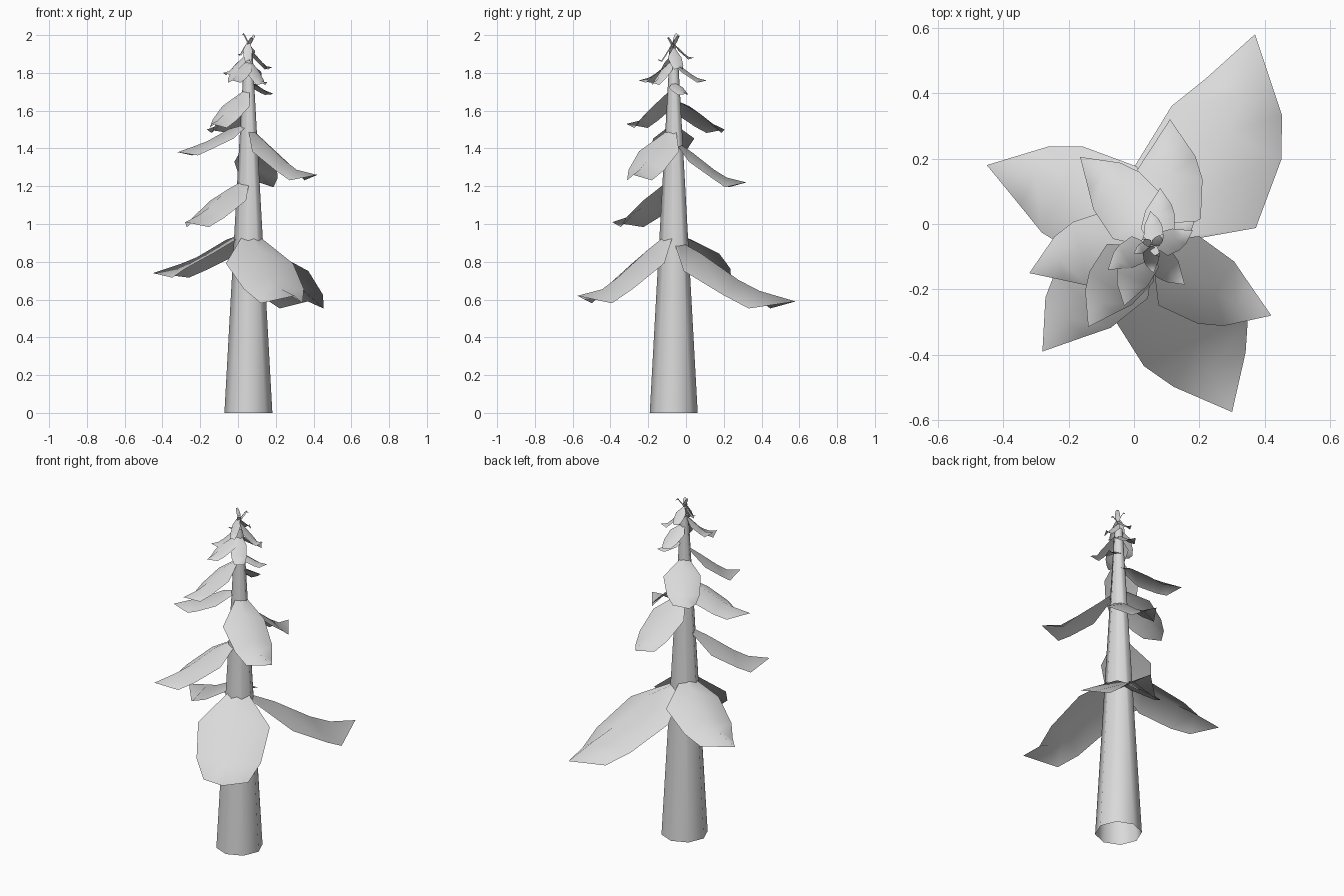
import bpy
from math import hypot, radians
from mathutils import Vector

old = bpy.data.objects.get("Cube")
if old:
    bpy.data.objects.remove(old, do_unlink=True)

grey = bpy.data.materials.new("light_grey")
grey.use_nodes = True
grey.diffuse_color = (0.7, 0.7, 0.7, 1)
grey.node_tree.nodes["Principled BSDF"].inputs["Base Color"].default_value = (0.7, 0.7, 0.7, 1)

TRUNK_X, TRUNK_Y = 0.055, -0.065

# Leaf template rows: distance along, half width, share of the droop, ridge height
ROWS = [(0.03, 0.05, 0, 0.02), (0.26, 0.29, 0.48, 0.13), (0.57, 0.26, 0.89, 0.11), (0.74, 0.18, 1.12, 0.13)]


def make_object(name, verts, faces):
    mesh = bpy.data.meshes.new(name)
    mesh.from_pydata(verts, [], faces)
    mesh.materials.append(grey)
    obj = bpy.data.objects.new(name, mesh)
    bpy.context.collection.objects.link(obj)
    return obj


def smooth(obj, angle):
    bpy.ops.object.select_all(action='DESELECT')
    obj.select_set(True)
    bpy.context.view_layer.objects.active = obj
    bpy.ops.object.shade_smooth_by_angle(angle=radians(angle))


def leaf(name, x, y, tip_z, base_z, skew=-0.06, width=1.0):
    """A drooping, ridged, pointed leaf from the trunk axis to its tip."""
    dx, dy = x - TRUNK_X, y - TRUNK_Y
    size = hypot(dx, dy)
    out = Vector((dx, dy, 0)) / size
    side = Vector((-out.y, out.x, 0))
    root = Vector((TRUNK_X, TRUNK_Y, base_z))
    verts = []
    for along, half, drop, ridge in ROWS:
        shift = skew if along > 0.1 else 0
        for s in (1, 0, -1):
            z = (tip_z - base_z) * drop + (size * ridge if s == 0 else 0)
            flat = out * along + side * (shift + half * width * s)
            verts.append(root + size * flat + Vector((0, 0, z)))
    verts.append(Vector((x, y, tip_z)))
    faces = []
    for r in range(len(ROWS) - 1):
        for c in range(2):
            i = r * 3 + c
            faces.append((i, i + 3, i + 4, i + 1))
    end = (len(ROWS) - 1) * 3
    faces += [(end, end + 3, end + 1), (end + 1, end + 3, end + 2)]
    smooth(make_object(name, verts, faces), 80)


# Hollow tapering trunk
bpy.ops.mesh.primitive_cone_add(vertices=8, radius1=0.127, radius2=0.022, depth=1.9,
                                end_fill_type='NOTHING', location=(TRUNK_X, TRUNK_Y, 0.95))
trunk = bpy.context.object
trunk.name = "trunk"
trunk.data.materials.append(grey)
smooth(trunk, 60)

# Leaves: tip x, tip y, tip z, base z, then sideways skew and width where they differ
LOWER = [
    (0.37, 0.58, 0.59, 0.9, -0.075), (-0.45, 0.18, 0.74, 0.94), (0.30, -0.575, 0.62, 0.95, -0.01, 1.2),
    (-0.28, -0.39, 1.01, 1.23), (0.11, 0.32, 1.22, 1.43), (0.42, -0.28, 1.26, 1.5),
    (-0.32, -0.15, 1.38, 1.52), (-0.165, 0.205, 1.5, 1.65), (-0.14, -0.315, 1.53, 1.71),
]
UPPER = [
    (0.185, 0.01, 1.69, 1.75), (0.08, 0.11, 1.76, 1.85), (-0.03, -0.25, 1.76, 1.86),
    (0.155, -0.185, 1.75, 1.87), (-0.08, -0.14, 1.8, 1.9), (0.18, -0.02, 1.83, 1.93),
    (0.05, 0.04, 1.88, 1.95), (0.06, -0.15, 1.87, 1.97), (0, -0.09, 1.9, 1.97),
]
TIP = [(0.09, -0.03, 1.99, 1.94), (0.02, -0.05, 2, 1.95), (0.08, -0.1, 1.98, 1.93)]
for group, leaves in (("lower_leaf", LOWER), ("upper_leaf", UPPER), ("crown_leaf", TIP)):
    for n, spec in enumerate(leaves):
        leaf(f"{group}_{n + 1}", *spec)
